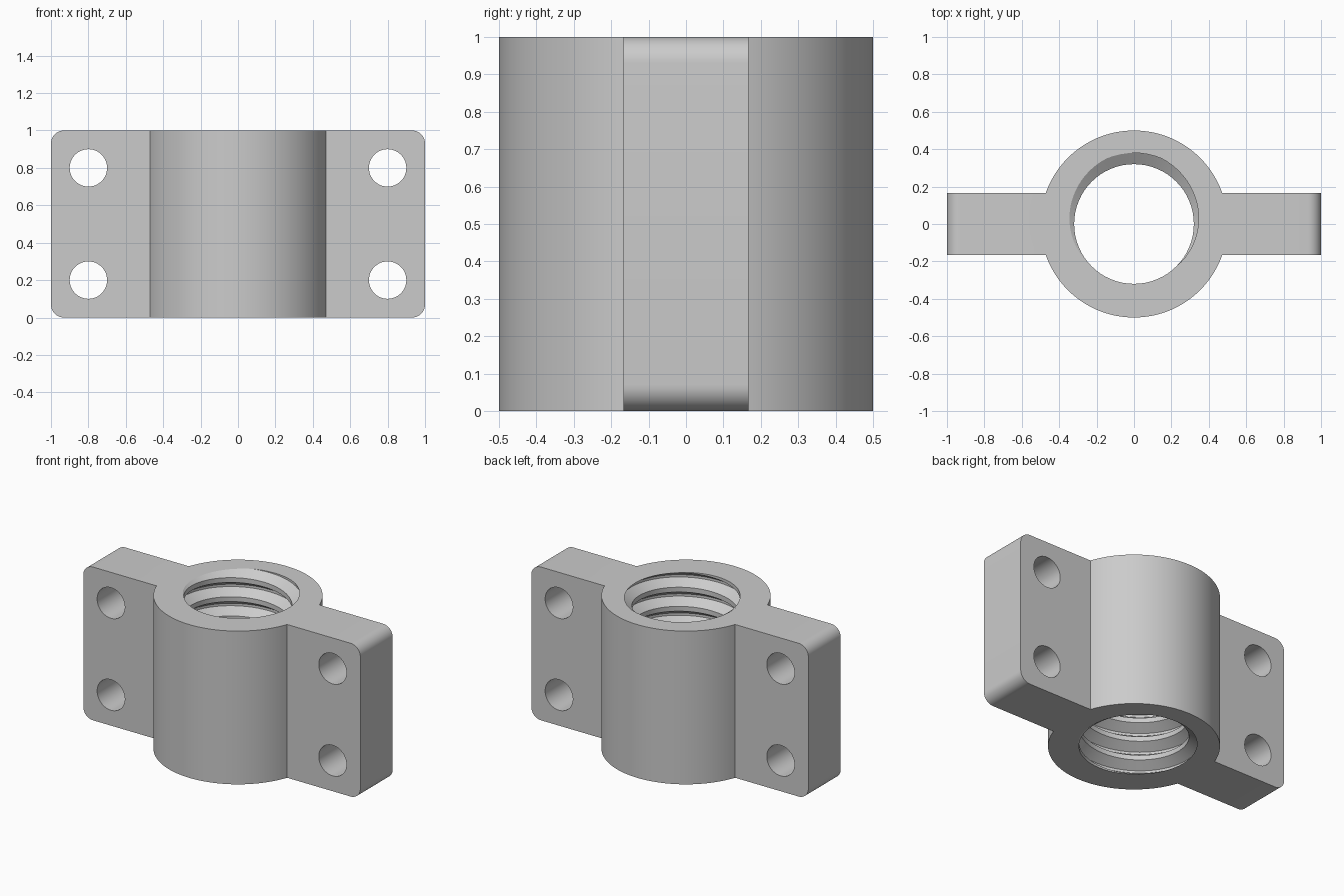
import bpy, bmesh, math
from mathutils import Matrix, Vector

if "Cube" in bpy.data.objects:
    bpy.data.objects.remove(bpy.data.objects["Cube"], do_unlink=True)

PITCH, MINOR, MAJOR = 0.125, 0.32, 0.38
SEGS = 64

grey = bpy.data.materials.new("light grey")
grey.use_nodes = True
color = (0.6, 0.6, 0.6, 1)
grey.diffuse_color = color
grey.node_tree.nodes["Principled BSDF"].inputs["Base Color"].default_value = color


def make_object(name, bm):
    bmesh.ops.recalc_face_normals(bm, faces=bm.faces)
    mesh = bpy.data.meshes.new(name)
    bm.to_mesh(mesh)
    bm.free()
    mesh.materials.append(grey)
    obj = bpy.data.objects.new(name, mesh)
    bpy.context.collection.objects.link(obj)
    return obj


def cylinder(name, radius, depth, center, segs, along_y=False):
    bm = bmesh.new()
    turn = Matrix.Rotation(math.pi / 2, 4, 'X') if along_y else Matrix()
    bmesh.ops.create_cone(bm, cap_ends=True, segments=segs, radius1=radius, radius2=radius,
                          depth=depth, matrix=Matrix.Translation(center) @ turn)
    return make_object(name, bm)


def boolean(target, other, operation):
    mod = target.modifiers.new(operation.lower(), 'BOOLEAN')
    mod.operation, mod.object, mod.solver = operation, other, 'EXACT'
    bpy.context.view_layer.objects.active = target
    bpy.ops.object.modifier_apply(modifier=mod.name)
    bpy.data.objects.remove(other, do_unlink=True)


# Mounting plate with four rounded corners
bm = bmesh.new()
bmesh.ops.create_cube(bm, size=1, matrix=Matrix.Translation((0, 0, 0.5)) @ Matrix.Diagonal((2, 0.334, 1, 1)))
corners = [e for e in bm.edges if abs((e.verts[0].co - e.verts[1].co).y) > 0.1]
bmesh.ops.bevel(bm, geom=corners, offset=0.07, segments=10, profile=0.5, affect='EDGES')
nut = make_object("flanged_nut", bm)

# Central barrel
boolean(nut, cylinder("barrel", 0.5, 1, (0, 0, 0.5), 128), 'UNION')

# Screw holes through the plate
for x in (-0.8, 0.8):
    for z in (0.2, 0.8):
        boolean(nut, cylinder("screw_hole", 0.1, 1, (x, 0, z), 48, True), 'DIFFERENCE')

# Threaded bore: a helical profile swept past both ends, then trimmed flat
profile = [(-0.375, MINOR), (-0.0625, MAJOR), (0.0625, MAJOR), (0.375, MINOR)]
bm = bmesh.new()
turns = round(1 / PITCH) + 4
rows = []
for i in range(turns * SEGS + 1):
    a = 2 * math.pi * i / SEGS
    base = i / SEGS - 2.25
    rows.append([bm.verts.new((r * math.cos(a), r * math.sin(a), PITCH * (base + t))) for t, r in profile])
for i in range(len(rows) - 1):
    low, high = rows[i], rows[i + 1]
    for j in range(3):
        bm.faces.new((low[j], high[j], high[j + 1], low[j + 1]))
    if i + 1 + SEGS < len(rows):
        bm.faces.new((low[3], high[3], rows[i + 1 + SEGS][0], rows[i + SEGS][0]))
for z, up in ((-0.03, -1), (1.03, 1)):
    bmesh.ops.bisect_plane(bm, geom=bm.verts[:] + bm.edges[:] + bm.faces[:], plane_co=Vector((0, 0, z)),
                           plane_no=Vector((0, 0, up)), clear_outer=True)
    rim = [e for e in bm.edges if e.is_boundary and all(abs(v.co.z - z) < 1e-4 for v in e.verts)]
    bmesh.ops.contextual_create(bm, geom=rim)
boolean(nut, make_object("threaded_bore", bm), 'DIFFERENCE')

# Smooth curved walls, crisp edges
bpy.ops.object.select_all(action='DESELECT')
nut.select_set(True)
bpy.context.view_layer.objects.active = nut
bpy.ops.object.shade_smooth_by_angle(angle=math.radians(30))
